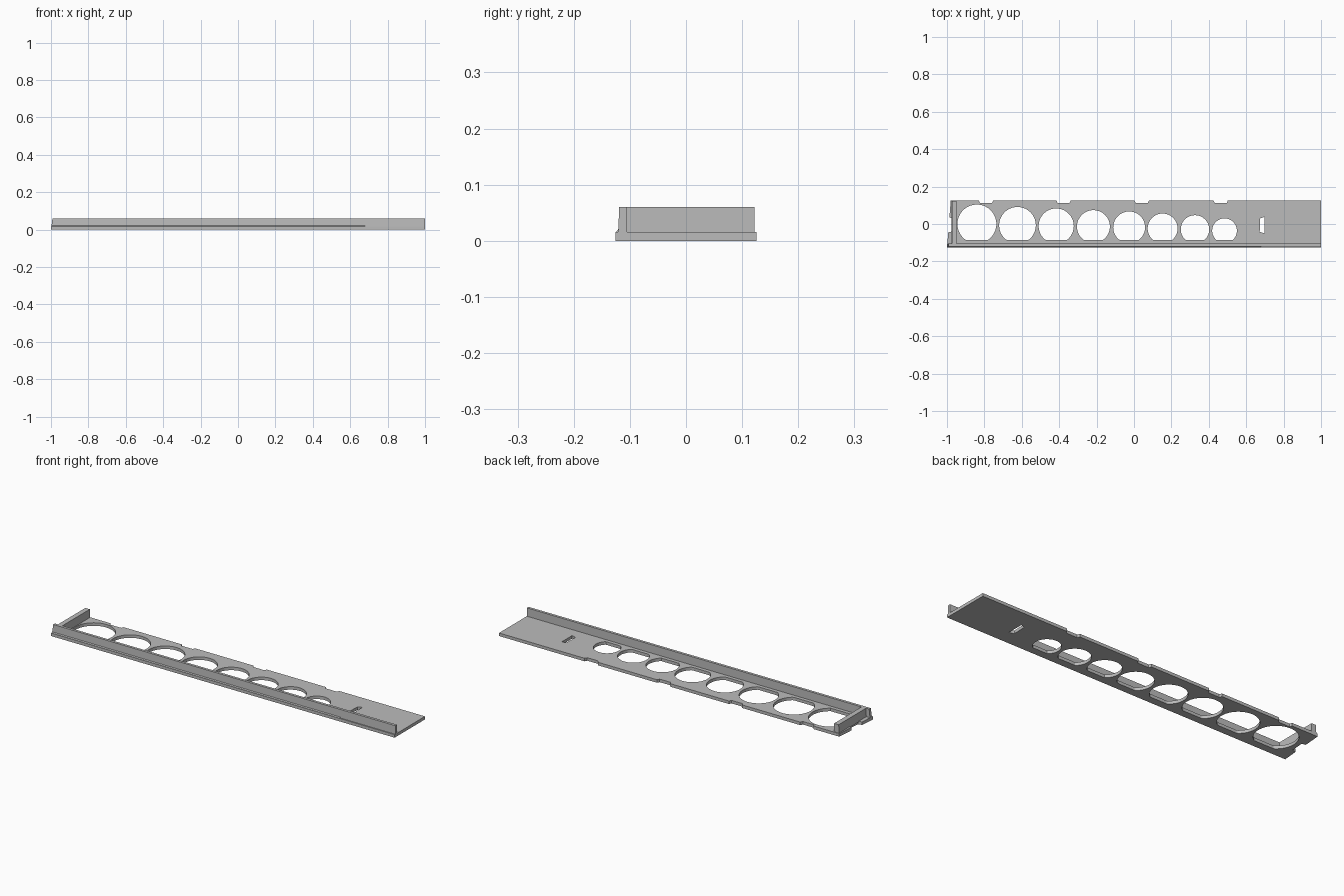
import bpy, bmesh, math

cube = bpy.data.objects.get("Cube")
if cube:
    bpy.data.objects.remove(cube, do_unlink=True)

grey = bpy.data.materials.new("plain grey")
grey.use_nodes = True
grey.diffuse_color = (0.5, 0.5, 0.5, 1)
grey.node_tree.nodes["Principled BSDF"].inputs["Base Color"].default_value = (0.5, 0.5, 0.5, 1)

THICK = 0.016
FRONT, BACK = -0.126, 0.126


def prism(name, section, start, end, place):
    """Extrude a closed section from start to end; place maps (a, b, t) to xyz."""
    bm = bmesh.new()
    rings = [[bm.verts.new(place(a, b, t)) for a, b in section] for t in (start, end)]
    n = len(section)
    for i in range(n):
        j = (i + 1) % n
        bm.faces.new((rings[0][i], rings[0][j], rings[1][j], rings[1][i]))
    bm.faces.new(rings[0])
    bm.faces.new(rings[1])
    bmesh.ops.recalc_face_normals(bm, faces=bm.faces)
    mesh = bpy.data.meshes.new(name)
    bm.to_mesh(mesh)
    bm.free()
    mesh.materials.append(grey)
    obj = bpy.data.objects.new(name, mesh)
    bpy.context.collection.objects.link(obj)
    return obj


def along_x(y, z, t):
    return (t, y, z)


def add_loop(curve, points):
    spline = curve.splines.new("POLY")
    spline.points.add(len(points) - 1)
    for p, (x, y) in zip(spline.points, points):
        p.co = (x, y, 0, 1)
    spline.use_cyclic_u = True


# Base plate outline: notched left end and four notches along the back edge
outline = [(1, BACK), (1, FRONT), (-1, FRONT), (-0.993, -0.045), (-0.972, -0.04),
           (-0.966, 0.03), (-0.987, 0.035), (-0.98, BACK)]
for left in (-0.83, -0.415, 0.003, 0.425):
    outline += [(left, BACK), (left + 0.006, 0.113),
                (left + 0.071, 0.113), (left + 0.077, BACK)]

curve = bpy.data.curves.new("base_plate", "CURVE")
curve.dimensions = "2D"
curve.fill_mode = "BOTH"
curve.extrude = THICK / 2
add_loop(curve, outline)

# Round openings shrinking toward the right, each with a flat front edge
holes = [(-0.84, 0.0, 0.104), (-0.623, -0.007, 0.098), (-0.416, -0.011, 0.094),
         (-0.217, -0.014, 0.088), (-0.026, -0.018, 0.085), (0.153, -0.024, 0.080),
         (0.326, -0.029, 0.076), (0.484, -0.036, 0.066)]
for cx, cy, r in holes:
    ring = [(cx + r * math.cos(a), max(cy + r * math.sin(a), -0.086))
            for a in (math.tau * i / 64 for i in range(64))]
    add_loop(curve, ring)

# Small tapered slot
add_loop(curve, [(0.675, 0.03), (0.698, 0.038), (0.698, -0.05), (0.672, -0.042)])

plate = bpy.data.objects.new("base_plate", curve)
bpy.context.collection.objects.link(plate)
plate.location.z = THICK / 2
curve.materials.append(grey)
bpy.ops.object.select_all(action="DESELECT")
plate.select_set(True)
bpy.context.view_layer.objects.active = plate
bpy.ops.object.convert(target="MESH")
bpy.ops.object.shade_smooth_by_angle(angle=math.radians(30))

# Front wall, its left end leaning slightly inward toward the top
wall = prism("front_wall", [(-0.121, 0.012), (-0.119, 0.06), (-0.105, 0.06), (-0.105, 0.012)],
             -0.998, 1, along_x)
for v in wall.data.vertices:
    if v.co.x < 0 and v.co.z > 0.05:
        v.co.x = -0.992

# Sloped lip at the foot of the wall
prism("front_lip", [(FRONT, 0.014), (-0.1205, 0.021), (-0.115, 0.014)], -0.998, 0.68, along_x)

# Left end wall
prism("end_wall", [(-0.976, 0.012), (-0.974, 0.06), (-0.948, 0.06), (-0.948, 0.012)],
      -0.107, 0.122, lambda x, z, t: (x, t, z))
